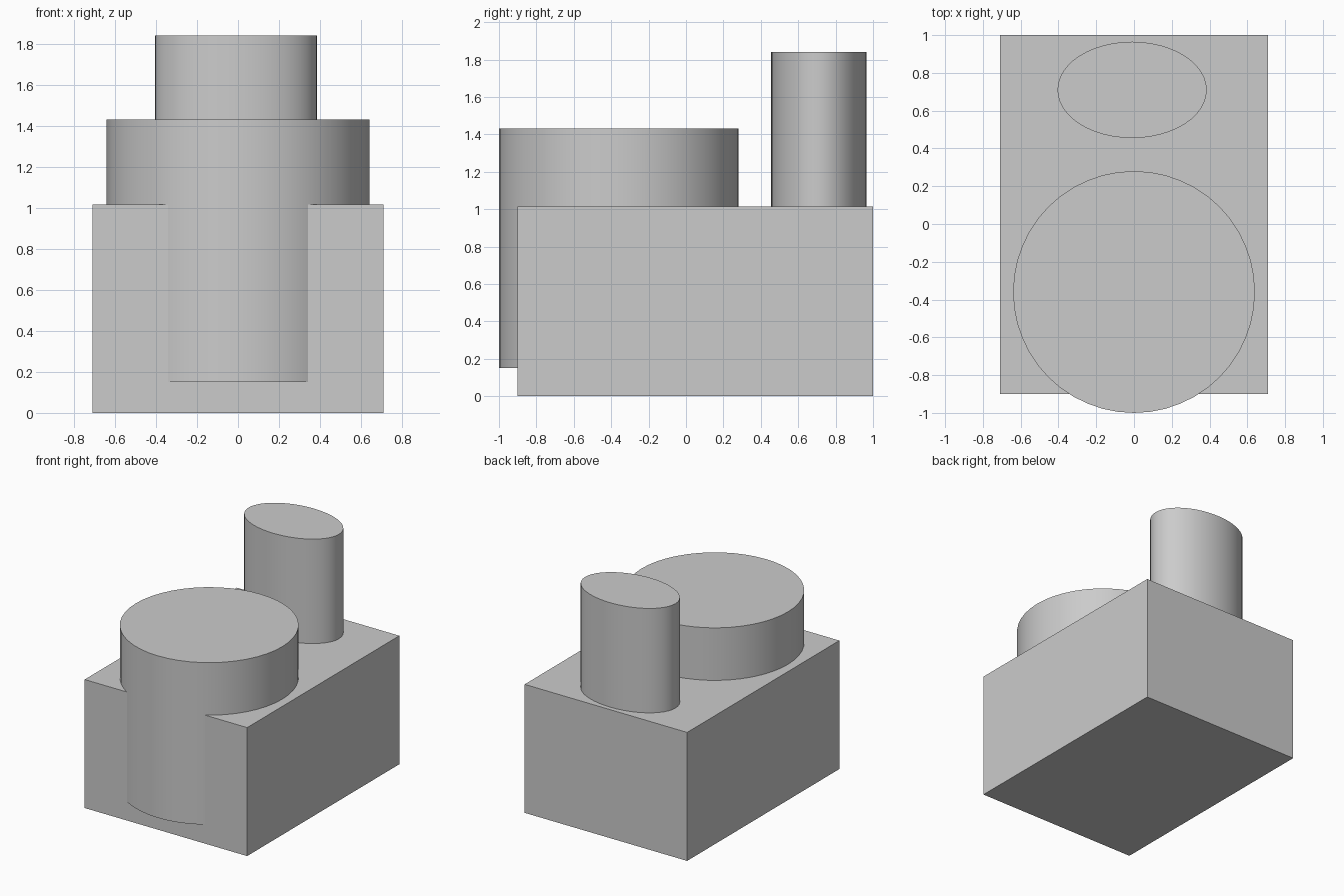
import bpy
import math

cube = bpy.data.objects.get("Cube")
if cube:
    bpy.data.objects.remove(cube, do_unlink=True)

# Single matte grey for every part
grey = bpy.data.materials.new("light_grey")
grey.use_nodes = True
colour = (0.6, 0.6, 0.6, 1.0)
grey.diffuse_color = colour
grey.node_tree.nodes["Principled BSDF"].inputs["Base Color"].default_value = colour


def finish(name, scale):
    """Name the active part, apply its scale and give it the material."""
    obj = bpy.context.object
    obj.name = name
    obj.scale = scale
    bpy.ops.object.transform_apply(location=False, rotation=False, scale=True)
    obj.data.materials.append(grey)
    return obj


def column(name, x, y, rx, ry, bottom, top):
    """Upright round or oval column with smooth sides and crisp rims."""
    bpy.ops.mesh.primitive_cylinder_add(
        vertices=48, radius=1, depth=1, location=(x, y, (bottom + top) / 2))
    finish(name, (rx, ry, top - bottom))
    bpy.ops.object.shade_smooth_by_angle(angle=math.radians(30))


# Rectangular base block
BASE_TOP = 1.015
bpy.ops.mesh.primitive_cube_add(size=1, location=(0, 0.05, BASE_TOP / 2))
finish("base_block", (1.42, 1.9, BASE_TOP))

# Wide drum overhanging the front of the block
column("front_drum", 0, -0.36, 0.64, 0.64, 0.15, 1.43)

# Tall oval post at the back
column("rear_oval_post", -0.01, 0.71, 0.395, 0.255, 0.56, 1.84)
